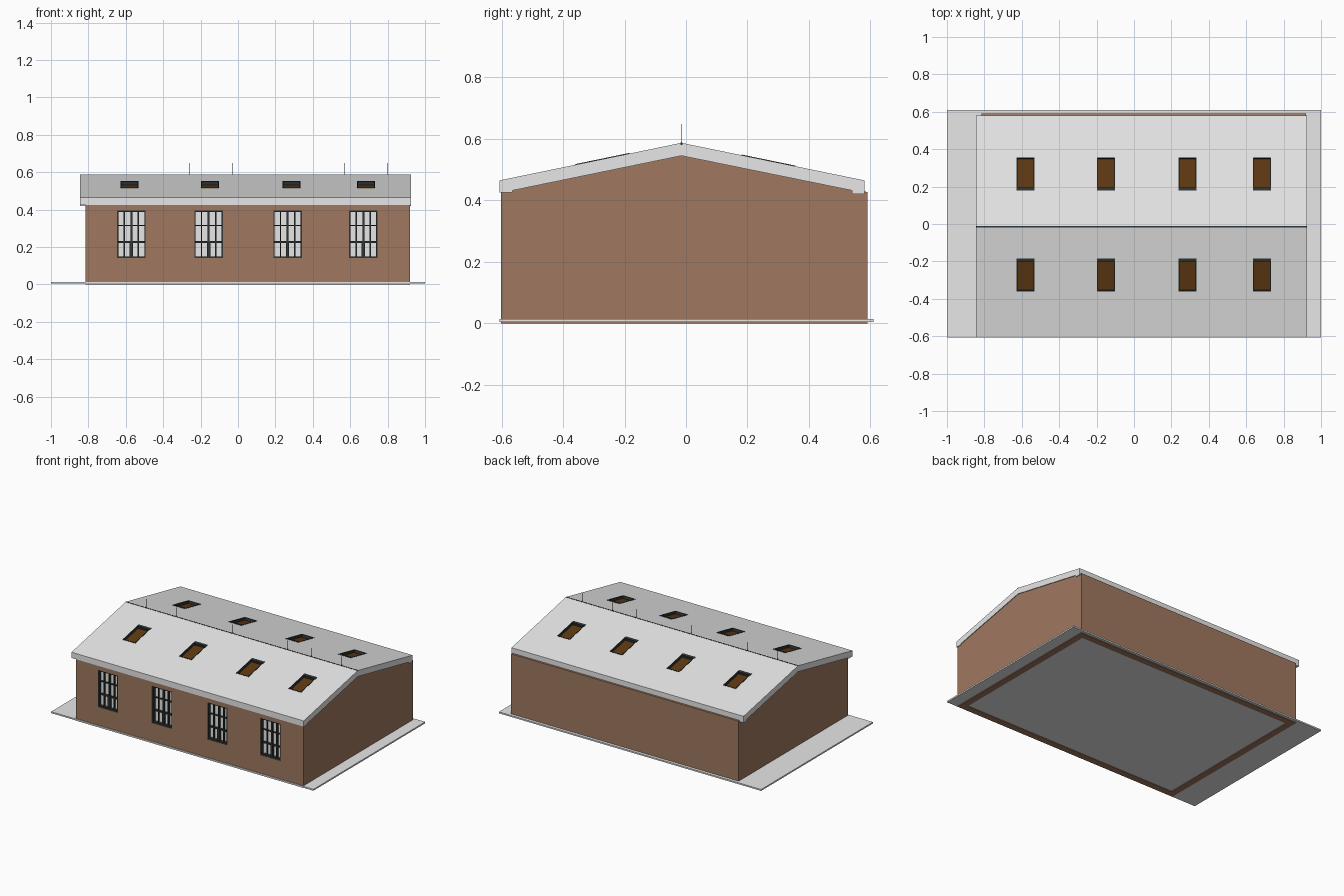
import bpy, bmesh, math
from mathutils import Matrix, Vector

cube = bpy.data.objects.get("Cube")
if cube:
    bpy.data.objects.remove(cube, do_unlink=True)


def material(name, rgb):
    m = bpy.data.materials.new(name)
    m.use_nodes = True
    m.diffuse_color = (*rgb, 1)
    m.node_tree.nodes["Principled BSDF"].inputs["Base Color"].default_value = (*rgb, 1)
    return m


brick = material("brown wall", (0.35, 0.19, 0.12))
grey = material("light grey", (0.8, 0.8, 0.8))
dark = material("dark frame", (0.03, 0.035, 0.035))
wood = material("dark wood", (0.11, 0.04, 0.006))


def finish(name, bm, mat):
    bmesh.ops.recalc_face_normals(bm, faces=bm.faces)
    mesh = bpy.data.meshes.new(name)
    bm.to_mesh(mesh)
    bm.free()
    mesh.materials.append(mat)
    ob = bpy.data.objects.new(name, mesh)
    bpy.context.collection.objects.link(ob)
    return ob


def boxes(name, spans, mat, frame=Matrix()):
    """One object of boxes, each given as (x0, x1, y0, y1, z0, z1)."""
    bm = bmesh.new()
    for x0, x1, y0, y1, z0, z1 in spans:
        place = Matrix.Translation(((x0 + x1) / 2, (y0 + y1) / 2, (z0 + z1) / 2))
        size = Matrix.Diagonal((x1 - x0, y1 - y0, z1 - z0, 1))
        bmesh.ops.create_cube(bm, size=1, matrix=frame @ place @ size)
    return finish(name, bm, mat)


def prism(name, profile, x0, x1, mat):
    """Extrude a (y, z) profile along x."""
    bm = bmesh.new()
    face = bm.faces.new([bm.verts.new((x0, y, z)) for y, z in profile])
    new = bmesh.ops.extrude_face_region(bm, geom=[face])["geom"]
    bmesh.ops.translate(bm, vec=(x1 - x0, 0, 0),
                        verts=[v for v in new if isinstance(v, bmesh.types.BMVert)])
    return finish(name, bm, mat)


def cut(ob, cutter):
    mod = ob.modifiers.new("cut", "BOOLEAN")
    mod.operation = "DIFFERENCE"
    mod.solver = "EXACT"
    mod.object = cutter
    result = bpy.data.meshes.new_from_object(
        ob.evaluated_get(bpy.context.evaluated_depsgraph_get()))
    ob.modifiers.clear()
    ob.data = result
    bpy.data.objects.remove(cutter, do_unlink=True)


RIDGE_Y, RIDGE_Z, EAVE_Z = -0.015, 0.587, 0.465

# Ground slab
boxes("ground_slab", [(-1, 1, -0.607, 0.61, 0.004, 0.014)], grey)

# Hollow gabled walls
walls = prism("walls", [(-0.602, 0), (0.59, 0), (0.59, 0.427), (RIDGE_Y, 0.55),
                        (-0.602, 0.427)], -0.815, 0.92, brick)
cut(walls, prism("room_cutter", [(-0.557, -0.1), (0.545, -0.1), (0.545, 0.39),
                                 (RIDGE_Y, 0.5), (-0.557, 0.39)], -0.77, 0.875, brick))

# Pitched roof with eave downstands
roof = prism("roof", [(-0.606, 0.425), (-0.606, EAVE_Z), (RIDGE_Y, RIDGE_Z),
                      (0.58, EAVE_Z), (0.58, 0.42), (0.54, 0.42), (0.54, 0.432),
                      (RIDGE_Y, 0.545), (-0.565, 0.432), (-0.565, 0.425)],
             -0.845, 0.925, grey)

# Front windows: opening, glazing, frame and glazing bars
BOTTOM, TOP, HALF = 0.14, 0.395, 0.076
for i, x in enumerate((-0.57, -0.157, 0.265, 0.67), 1):
    l, r = x - HALF, x + HALF
    cut(walls, boxes("window_cutter", [(l, r, -0.7, -0.5, BOTTOM, TOP)], brick))
    boxes(f"window_glass_{i}", [(l, r, -0.578, -0.572, BOTTOM, TOP)], grey)
    bars = [(l, l + 0.007, -0.6, -0.565, BOTTOM, TOP),
            (r - 0.007, r, -0.6, -0.565, BOTTOM, TOP),
            (l, r, -0.6, -0.565, BOTTOM, BOTTOM + 0.009),
            (l, r, -0.6, -0.565, TOP - 0.007, TOP),
            (l, r, -0.59, -0.57, 0.221, 0.231),
            (l, r, -0.59, -0.57, 0.312, 0.317),
            (x - 0.009, x + 0.009, -0.592, -0.57, BOTTOM, 0.225)]
    for k, w in ((-0.5, 0.003), (0, 0.005), (0.5, 0.004)):
        c = x + k * HALF
        bars.append((c - w, c + w, -0.59, -0.57, BOTTOM, TOP))
    boxes(f"window_frame_{i}", bars, dark)

# Skylights on both slopes: recess, dark lining, wooden panel
W, L, DEPTH = 0.048, 0.09, 0.022
for side, y, eave_y in (("front", -0.272, -0.606), ("back", 0.268, 0.58)):
    run = abs(eave_y - RIDGE_Y)
    slope = (RIDGE_Z - EAVE_Z) / run
    z = RIDGE_Z - slope * abs(y - RIDGE_Y)
    turn = 0 if side == "front" else math.pi
    for i, x in enumerate((-0.58, -0.15, 0.285, 0.685), 1):
        # local +y runs up the slope
        frame = (Matrix.Translation(Vector((x, y, z))) @ Matrix.Rotation(turn, 4, "Z")
                 @ Matrix.Rotation(math.atan(slope), 4, "X"))
        cut(roof, boxes("skylight_cutter", [(-W, W, -L, L, -DEPTH, 0.1)], grey, frame))
        boxes(f"skylight_panel_{side}_{i}", [(-W, W, -L, L, -DEPTH, -DEPTH + 0.006)],
              wood, frame)
        boxes(f"skylight_frame_{side}_{i}",
              [(-W, -W + 0.005, -L, L, -DEPTH, 0.002),
               (W - 0.005, W, -L, L, -DEPTH, 0.002),
               (-W, W, -L, -L + 0.005, -DEPTH, 0.002),
               (-W, W, L - 0.018, L, -DEPTH, 0.002)], dark, frame)

# Ridge cap line and thin rods
boxes("ridge_cap", [(-0.845, 0.925, RIDGE_Y - 0.003, RIDGE_Y + 0.003, 0.58, 0.588)], dark)
for i, x in enumerate((-0.69, -0.46, -0.26, -0.03, 0.39, 0.57, 0.8), 1):
    boxes(f"ridge_rod_{i}", [(x - 0.001, x + 0.001, RIDGE_Y - 0.001, RIDGE_Y + 0.001,
                             0.57, 0.648)], dark)
